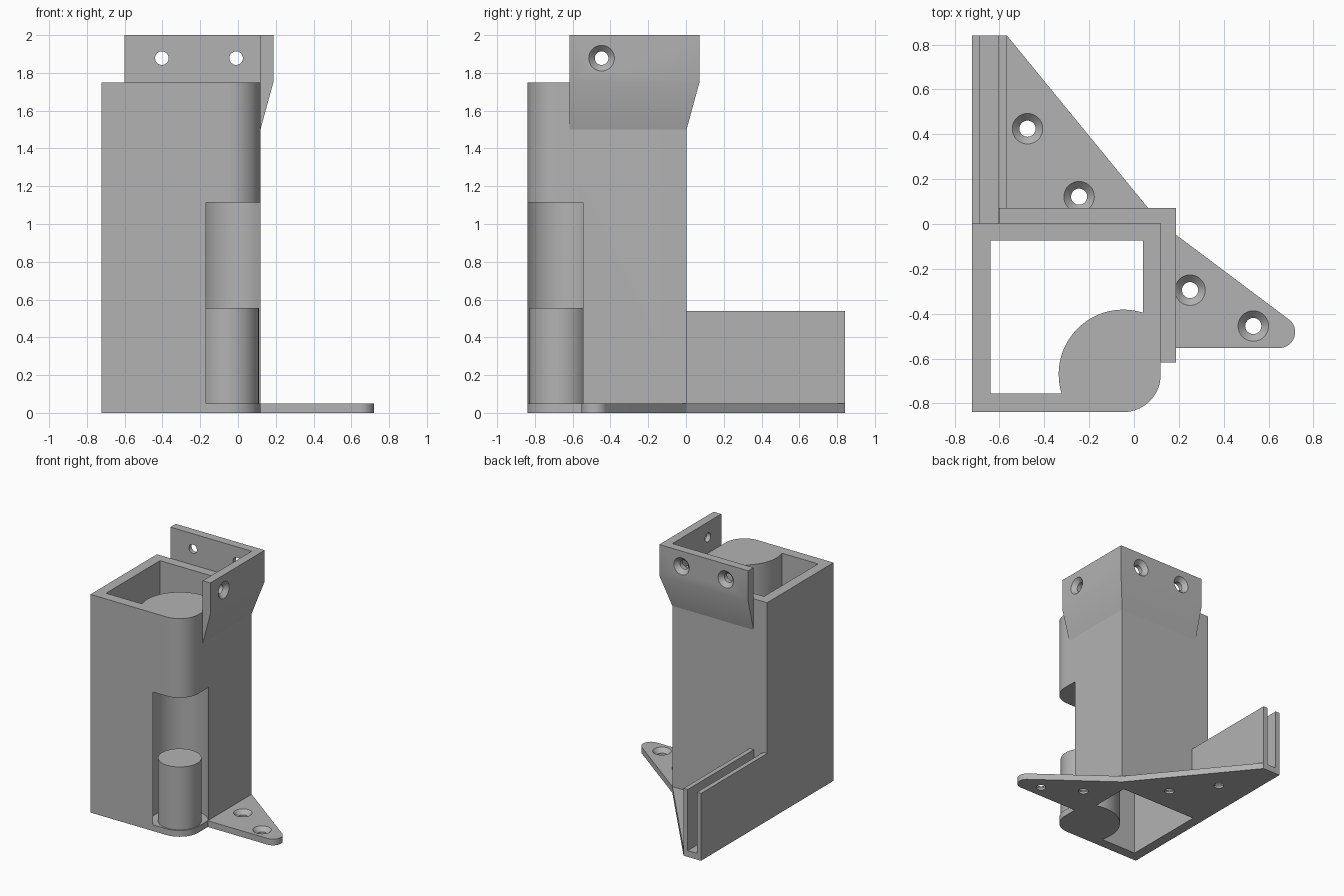
import bpy, bmesh, math
from mathutils import Vector, Matrix

old = bpy.data.objects.get("Cube")
if old:
    bpy.data.objects.remove(old, do_unlink=True)

grey = bpy.data.materials.new("plain grey")
grey.use_nodes = True
COLOUR = (0.45, 0.45, 0.45, 1)
grey.diffuse_color = COLOUR
grey.node_tree.nodes["Principled BSDF"].inputs["Base Color"].default_value = COLOUR

# Main sizes
LEFT, RIGHT, FRONT, BACK = -0.722, 0.119, -0.839, 0.003
BODY_TOP, TOP, FOOT = 1.75, 2.0, 0.05
PIVOT = (-0.048, -0.67)
LIP = 0.068


def finish(name, bm):
    bmesh.ops.recalc_face_normals(bm, faces=bm.faces)
    mesh = bpy.data.meshes.new(name)
    bm.to_mesh(mesh)
    bm.free()
    mesh.materials.append(grey)
    obj = bpy.data.objects.new(name, mesh)
    bpy.context.collection.objects.link(obj)
    return obj


def prism(name, outline, z0, z1):
    bm = bmesh.new()
    face = bm.faces.new([bm.verts.new((x, y, z0)) for x, y in outline])
    top = bmesh.ops.extrude_face_region(bm, geom=[face])["geom"]
    bmesh.ops.translate(bm, vec=(0, 0, z1 - z0),
                        verts=[v for v in top if isinstance(v, bmesh.types.BMVert)])
    return finish(name, bm)


def arc(centre, r, a0, a1, steps):
    angles = [math.radians(a0 + (a1 - a0) * i / steps) for i in range(steps + 1)]
    return [(centre[0] + r * math.cos(a), centre[1] + r * math.sin(a)) for a in angles]


def disc(name, r, z0, z1):
    return prism(name, arc(PIVOT, r, 0, 360, 96)[:-1], z0, z1)


def rect(x0, x1, y0, y1):
    return [(x0, y0), (x1, y0), (x1, y1), (x0, y1)]


def combine(obj, other, operation="DIFFERENCE"):
    mod = obj.modifiers.new("combine", "BOOLEAN")
    mod.object, mod.operation, mod.solver = other, operation, "EXACT"
    graph = bpy.context.evaluated_depsgraph_get()
    mesh = bpy.data.meshes.new_from_object(obj.evaluated_get(graph))
    obj.modifiers.clear()
    obj.data = mesh
    bpy.data.objects.remove(other, do_unlink=True)


def screw_hole(obj, point, direction):
    """Countersunk hole whose wide end opens towards direction."""
    bm = bmesh.new()
    rings = []
    for r, h in ((0.036, -0.2), (0.036, -0.033), (0.068, 0), (0.068, 0.03)):
        rings.append([bm.verts.new((x, y, h)) for x, y in arc((0, 0), r, 0, 360, 40)[:-1]])
    for low, high in zip(rings, rings[1:]):
        for i in range(len(low)):
            j = (i + 1) % len(low)
            bm.faces.new((low[i], low[j], high[j], high[i]))
    bm.faces.new(rings[0])
    bm.faces.new(rings[-1])
    turn = Vector((0, 0, 1)).rotation_difference(Vector(direction)).to_matrix().to_4x4()
    bm.transform(Matrix.Translation(point) @ turn)
    combine(obj, finish("hole_cutter", bm))


# Hollow body with one rounded corner and a thick pivot column inside it
corner_r = RIGHT - PIVOT[0]
body = prism("body", [(LEFT, BACK), (LEFT, FRONT)]
             + arc((PIVOT[0], FRONT + corner_r), corner_r, -90, 0, 24) + [(RIGHT, BACK)],
             0, BODY_TOP)
hollow = prism("hollow_cutter", rect(-0.641, 0.04, -0.757, -0.073), -0.1, BODY_TOP + 0.1)
combine(hollow, disc("column_cutter", 0.288, -0.2, BODY_TOP + 0.2))
combine(body, hollow)
combine(body, disc("bore_cutter", 0.208, FOOT, 1.115))

# Peg standing in the bore
peg = disc("peg", 0.158, FOOT, 0.555)

# Rear foot with its two upright rails
rail_in = -0.567
rear_foot = prism("rear_foot", [(LEFT, BACK), (RIGHT, BACK), (rail_in, 0.841), (LEFT, 0.841)], 0, FOOT)
for x, y in ((-0.475, 0.425), (-0.245, 0.122)):
    screw_hole(rear_foot, (x, y, FOOT), (0, 0, 1))
outer_rail = prism("outer_rail", rect(LEFT, -0.686, BACK, 0.841), FOOT, 0.54)
inner_rail = prism("inner_rail", rect(-0.604, rail_in, BACK, 0.841), FOOT, 0.54)

# Side foot with a rounded tip
side_foot = prism("side_foot", [(RIGHT, BACK), (RIGHT, -0.553)]
                  + arc((0.648, -0.482), 0.071, -90, 54, 20), 0, FOOT)
for x, y in ((0.25, -0.295), (0.532, -0.455)):
    screw_hole(side_foot, (x, y, FOOT), (0, 0, 1))

# Mounting flange: a wedge-footed section carried round the back corner
bm = bmesh.new()
rings = []
for (px, py), (dx, dy) in (((-0.602, BACK), (0, 1)), ((RIGHT, BACK), (1, 1)), ((RIGHT, -0.617), (1, 0))):
    rings.append([bm.verts.new((px + dx * t, py + dy * t, z))
                  for t, z in ((0, 1.5), (LIP, BODY_TOP), (LIP, TOP), (0, TOP))])
for a, b in zip(rings, rings[1:]):
    for i in range(4):
        j = (i + 1) % 4
        bm.faces.new((a[i], a[j], b[j], b[i]))
bm.faces.new(rings[0])
bm.faces.new(rings[-1])
flange = finish("mounting_flange", bm)
for x in (-0.403, -0.01):
    screw_hole(flange, (x, BACK + LIP, 1.878), (0, 1, 0))
screw_hole(flange, (RIGHT + LIP, -0.447, 1.878), (1, 0, 0))

# Smooth the round surfaces, keep the edges sharp
bpy.ops.object.select_all(action="DESELECT")
for obj in (body, peg, rear_foot, outer_rail, inner_rail, side_foot, flange):
    obj.select_set(True)
bpy.context.view_layer.objects.active = body
bpy.ops.object.shade_smooth_by_angle(angle=math.radians(25))
